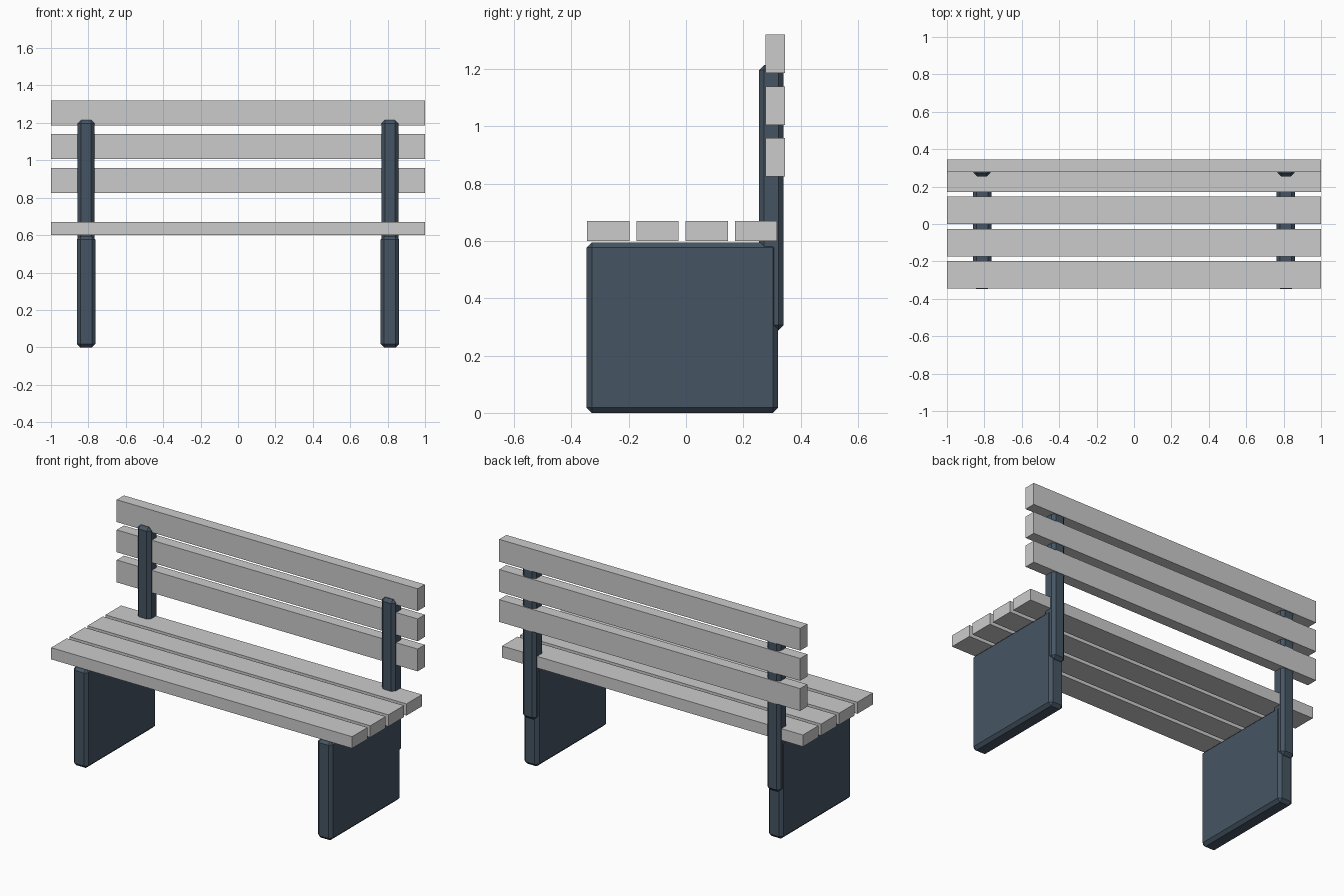
import bpy, bmesh

if "Cube" in bpy.data.objects:
    bpy.data.objects.remove(bpy.data.objects["Cube"])

frame_mat = bpy.data.materials.new("dark_frame")
frame_mat.diffuse_color = (0.06, 0.09, 0.125, 1)
frame_mat.use_nodes = True
frame_mat.node_tree.nodes["Principled BSDF"].inputs["Base Color"].default_value = frame_mat.diffuse_color


def box(name, x, y, z, chamfer=0.0, mat=None):
    """Flat-faced box from (min, max) ranges, with optional chamfered edges."""
    bm = bmesh.new()
    bmesh.ops.create_cube(bm, size=1)
    size = [r[1] - r[0] for r in (x, y, z)]
    bmesh.ops.scale(bm, vec=size, verts=bm.verts)
    if chamfer:
        bmesh.ops.bevel(bm, geom=bm.edges[:], offset=chamfer, segments=1,
                        affect='EDGES', profile=0.5)
    mesh = bpy.data.meshes.new(name)
    bm.to_mesh(mesh)
    bm.free()
    obj = bpy.data.objects.new(name, mesh)
    obj.location = [(r[0] + r[1]) / 2 for r in (x, y, z)]
    if mat:
        mesh.materials.append(mat)
    bpy.context.collection.objects.link(obj)
    return obj


# Seat slats
for i in range(4):
    y0 = -0.345 + i * 0.172
    box(f"seat_slat_{i + 1}", (-1, 1), (y0, y0 + 0.147), (0.60, 0.67))

# Backrest slats
for i in range(3):
    z0 = 0.825 + i * 0.181
    box(f"back_slat_{i + 1}", (-1, 1), (0.277, 0.345), (z0, z0 + 0.134))

# Panel legs and backrest posts, one pair on each side
for side, cx in (("left", -0.812), ("right", 0.812)):
    box(f"{side}_leg", (cx - 0.049, cx + 0.049), (-0.347, 0.321),
        (0.0, 0.595), 0.018, frame_mat)
    box(f"{side}_back_post", (cx - 0.045, cx + 0.045), (0.255, 0.341),
        (0.288, 1.215), 0.018, frame_mat)
